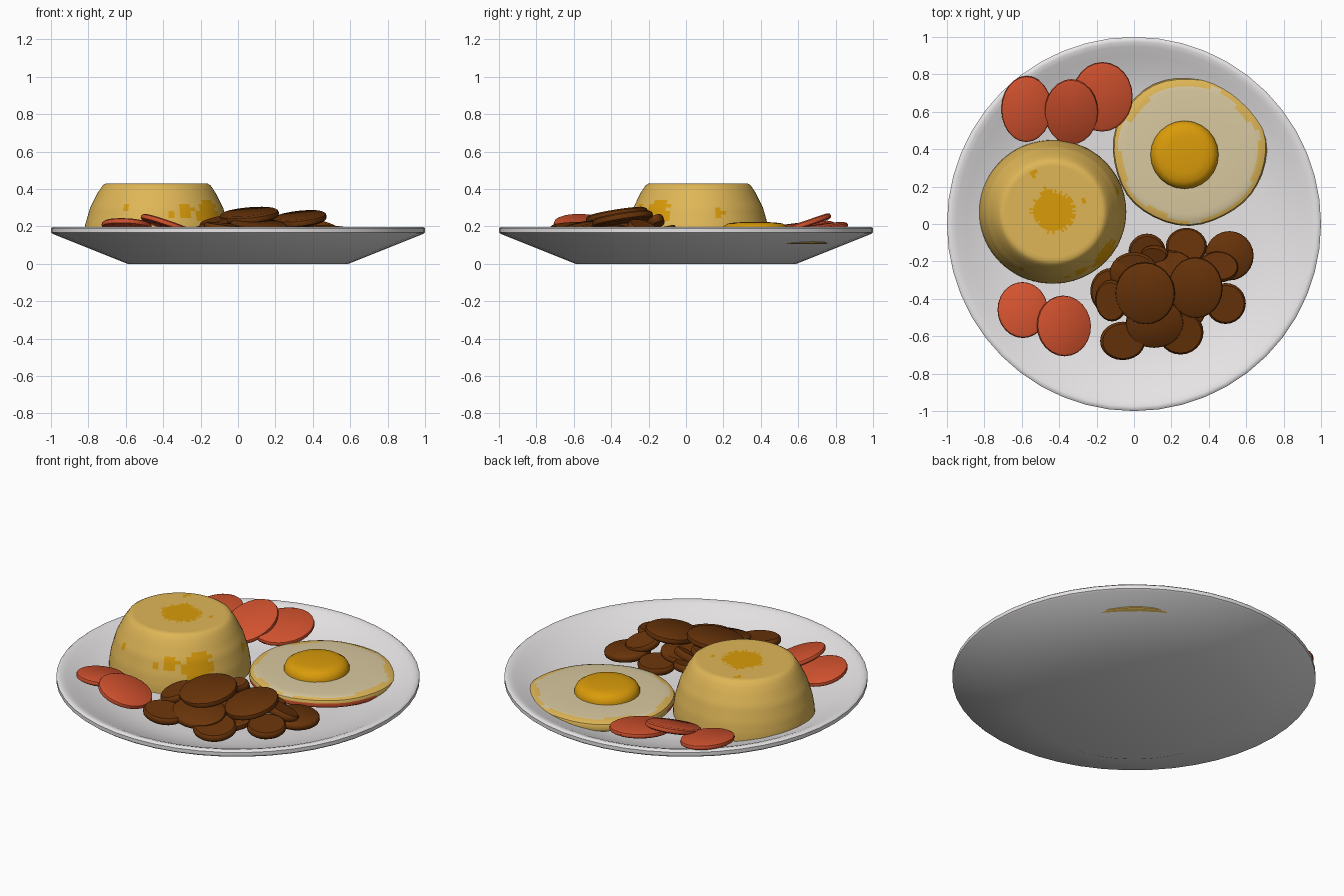
import bpy, math, random
from mathutils import Vector, Euler

random.seed(4)


def material(name, rgb):
    m = bpy.data.materials.new(name)
    m.diffuse_color = (*rgb, 1)
    return m


WHITE = material("plate white", (0.84, 0.82, 0.83))
RICE = material("rice tan", (0.74, 0.47, 0.095))
GOLD = material("golden yolk", (0.70, 0.33, 0.003))
CREAM = material("egg cream", (0.69, 0.58, 0.35))
RED = material("tomato red", (0.65, 0.085, 0.028))
BROWN = material("meat brown", (0.14, 0.034, 0.003))


def lathe(name, profile, n, mats, loc=(0, 0, 0), scale=(1, 1, 1), rot=(0, 0, 0),
          wobble=None, rule=None, angle=40):
    """Spin (radius, z) points round z; radius 0 gives a pole."""
    verts, rings, faces = [], [], []
    for r, z in profile:
        start = len(verts)
        if r == 0:
            verts.append((0, 0, z))
            rings.append([start] * n)
            continue
        for i in range(n):
            a = math.tau * i / n
            k = r * (wobble(a) if wobble else 1)
            verts.append((k * math.cos(a), k * math.sin(a), z))
        rings.append(list(range(start, start + n)))
    for lo, hi in zip(rings, rings[1:]):
        for i in range(n):
            j = (i + 1) % n
            quad = list(dict.fromkeys((lo[i], lo[j], hi[j], hi[i])))
            faces.append(quad)
    turn = Euler(rot)
    pts = []
    for v in verts:
        p = Vector((v[0] * scale[0], v[1] * scale[1], v[2] * scale[2]))
        p.rotate(turn)
        pts.append(p + Vector(loc))
    me = bpy.data.meshes.new(name)
    me.from_pydata(pts, [], faces)
    for m in mats:
        me.materials.append(m)
    if rule:
        for f in me.polygons:
            f.material_index = rule(f.center)
    ob = bpy.data.objects.new(name, me)
    bpy.context.collection.objects.link(ob)
    bpy.ops.object.select_all(action='DESELECT')
    ob.select_set(True)
    bpy.context.view_layer.objects.active = ob
    bpy.ops.object.shade_smooth_by_angle(angle=math.radians(angle))
    return ob


# plate: closed shallow dish
lathe("plate", [(0, 0), (0.59, 0), (0.99, 0.16), (1.0, 0.168), (1.0, 0.19), (0.99, 0.198), (0.975, 0.198),
                (0.95, 0.19), (0.9, 0.167), (0.8, 0.129), (0.7, 0.1), (0.58, 0.083), (0, 0.08)],
      48, [WHITE], angle=50)

# rice mound with golden sauce patches
outline = [(0.39, 0.112), (0.388, 0.15), (0.378, 0.21), (0.352, 0.3), (0.312, 0.38),
           (0.285, 0.42), (0.268, 0.43), (0, 0.43)]
fine = [(0, 0.112)]
for (r0, z0), (r1, z1) in zip(outline, outline[1:]):
    steps = max(1, round(math.hypot(r1 - r0, z1 - z0) / 0.02))
    fine += [(r0 + (r1 - r0) * k / steps, z0 + (z1 - z0) * k / steps) for k in range(steps)]
fine.append((0, 0.43))
patches = [((-0.43, 0.07, 0.43), 0.11), ((-0.17, -0.15, 0.25), 0.09), ((-0.28, -0.26, 0.29), 0.045),
           ((-0.6, -0.25, 0.3), 0.02), ((-0.1, 0.17, 0.27), 0.03), ((-0.54, 0.27, 0.43), 0.02),
           ((-0.27, 0.12, 0.43), 0.016), ((-0.47, 0.16, 0.43), 0.03), ((-0.35, -0.3, 0.27), 0.025)]


def sauce(c):
    return int(any((c - Vector(p)).length < r * random.uniform(0.88, 1.12) for p, r in patches))


lathe("rice_mound", fine, 72, [RICE, GOLD], loc=(-0.435, 0.065, 0), scale=(1.01, 0.985, 1), rule=sauce)

# fried egg: cream top, browned edge, red sauce under the front edge
EGG = Vector((0.295, 0.39, 0))


def egg_colour(c):
    d = c - EGG
    a = math.degrees(math.atan2(d.y, d.x)) % 360
    if c.z < 0.131:
        return 2 if 190 < a < 350 else 1
    edge = 0.352 if 15 < a < 150 else 0.372
    return 1 if math.hypot(d.x, d.y) > edge + 0.012 * math.sin(math.radians(a * 7)) else 0


lathe("egg_white", [(0, 0.106), (0.4, 0.106), (0.408, 0.112), (0.412, 0.135), (0.405, 0.15), (0.385, 0.158),
                    (0.365, 0.162), (0.345, 0.164), (0.2, 0.166), (0, 0.166)], 40, [CREAM, RICE, RED],
      loc=EGG, scale=(1.0, 0.96, 1), wobble=lambda a: 1 + 0.012 * math.sin(3 * a + 1) + 0.006 * math.sin(7 * a),
      rule=egg_colour)
lathe("egg_yolk", [(0, 0.13), (0.182, 0.13), (0.182, 0.175), (0.17, 0.2), (0.145, 0.216), (0.1, 0.222), (0, 0.224)],
      24, [GOLD], loc=(0.27, 0.37, 0))


# round slices with soft edges
def slice_disc(name, mat, x, y, z, rx, ry, tx, ty, thick=0.034):
    h = thick / 2
    lathe(name, [(0, -h), (0.9, -h), (0.98, -h * 0.6), (1, 0), (0.98, h * 0.6), (0.9, h), (0, h)], 24, [mat],
          loc=(x, y, z), scale=(rx, ry, 1), rot=(math.radians(tx), math.radians(ty), 0))


tomatoes = [(-0.575, 0.615, 0.195, 0.135, 0.178, 6, 4), (-0.335, 0.6, 0.2, 0.143, 0.185, 19, 0),
            (-0.17, 0.68, 0.183, 0.163, 0.188, 8, 3), (-0.595, -0.46, 0.203, 0.135, 0.152, -10, 3),
            (-0.375, -0.545, 0.205, 0.153, 0.163, -4, 19)]
for i, t in enumerate(tomatoes):
    slice_disc(f"tomato_slice_{i + 1}", RED, *t)

# heap of meat slices: x, y, z, radii, tilts
meat = [(-0.06, -0.625, 0.19, 0.122, 0.103, 4, 6), (0.25, -0.58, 0.165, 0.122, 0.12, 10, 4),
        (0.49, -0.425, 0.175, 0.108, 0.11, 6, 4), (0.51, -0.17, 0.14, 0.13, 0.132, 0, 4),
        (0.28, -0.12, 0.14, 0.11, 0.1, -6, 0), (0.07, -0.15, 0.17, 0.1, 0.1, 12, 0),
        (-0.12, -0.41, 0.215, 0.088, 0.112, 8, -14), (-0.12, -0.36, 0.19, 0.115, 0.125, 4, -8),
        (0.06, -0.37, 0.258, 0.16, 0.168, 9, -5), (0.33, -0.34, 0.24, 0.145, 0.165, 9, -6),
        (0.11, -0.53, 0.2, 0.155, 0.135, 12, 4), (0.0, -0.26, 0.22, 0.13, 0.11, 8, -5),
        (0.45, -0.23, 0.185, 0.11, 0.085, -18, 16), (0.19, -0.26, 0.185, 0.14, 0.12, -8, 0),
        (0.22, -0.44, 0.17, 0.17, 0.15, 4, 0), (0.11, -0.16, 0.225, 0.075, 0.045, 22, -15)]
for i, t in enumerate(meat):
    slice_disc(f"meat_slice_{i + 1}", BROWN, *t, thick=0.042)
